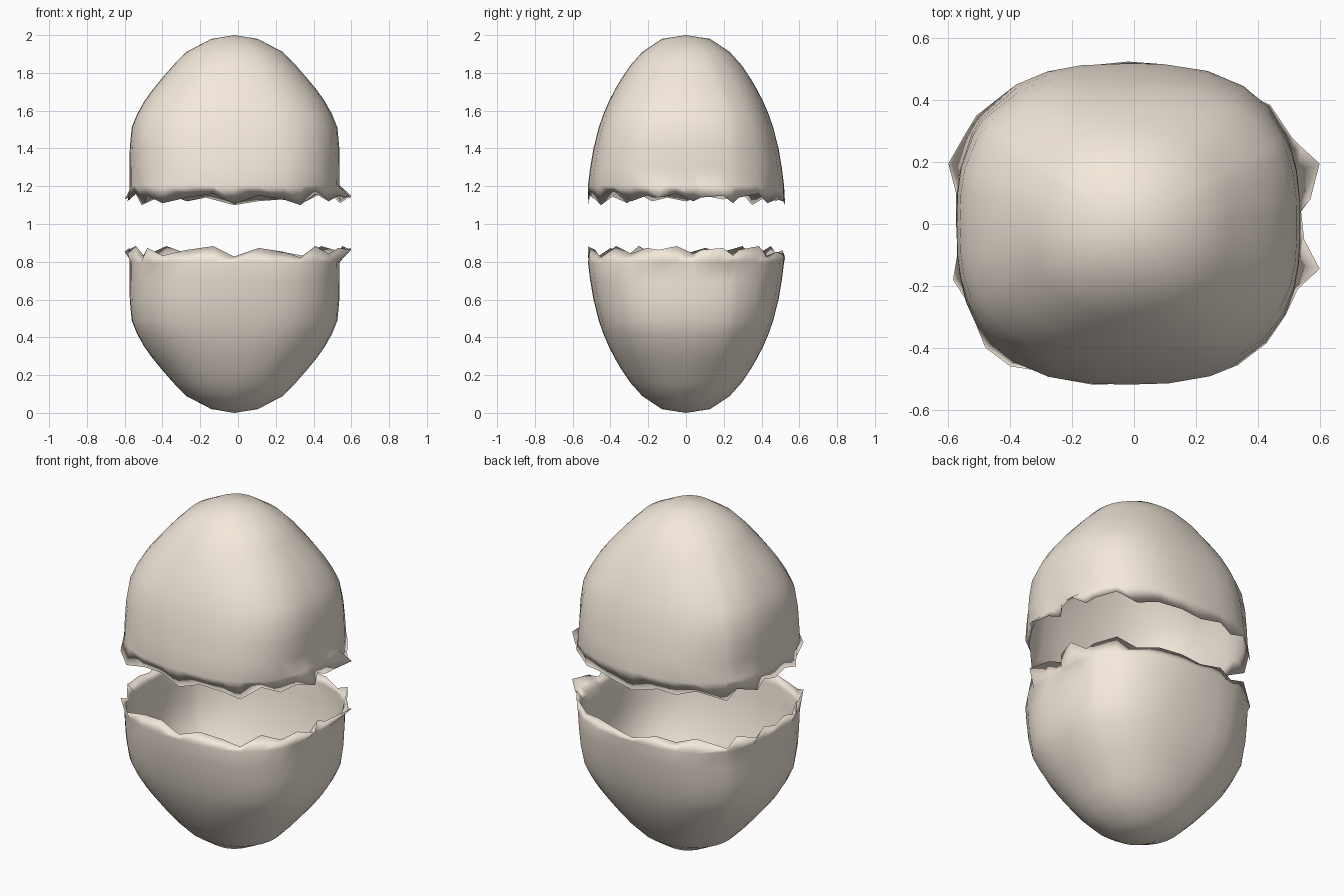
import bpy, bmesh, math

if "Cube" in bpy.data.objects:
    bpy.data.objects.remove(bpy.data.objects["Cube"])

CX = -0.018      # shell axis
WALL = 0.012     # shell thickness

# Dome profile: z, half width in x, half width in y
PROFILE = [(1.98, 0.123, 0.128), (1.91, 0.257, 0.232), (1.84, 0.325, 0.295),
           (1.77, 0.386, 0.342), (1.71, 0.435, 0.377), (1.65, 0.478, 0.408),
           (1.58, 0.517, 0.438), (1.51, 0.545, 0.462), (1.40, 0.555, 0.490),
           (1.30, 0.556, 0.507), (1.205, 0.556, 0.519)]

# Jagged crack line of the upper half (x, y, z), counterclockwise
CRACK = [(.60, .195, 1.15), (.54, .25, 1.11), (.51, .28, 1.14), (.44, .385, 1.16),
         (.34, .43, 1.11), (.23, .48, 1.13), (.10, .515, 1.12), (-.02, .525, 1.10),
         (-.17, .51, 1.14), (-.27, .475, 1.12), (-.38, .45, 1.16), (-.51, .35, 1.10),
         (-.54, .30, 1.16), (-.60, .195, 1.13), (-.575, .10, 1.15), (-.575, 0, 1.12),
         (-.57, -.10, 1.14), (-.585, -.18, 1.12), (-.54, -.25, 1.16), (-.50, -.31, 1.11),
         (-.48, -.40, 1.15), (-.40, -.46, 1.11), (-.27, -.48, 1.14), (-.13, -.52, 1.16),
         (-.02, -.515, 1.105), (.11, -.51, 1.15), (.24, -.48, 1.13), (.33, -.45, 1.10),
         (.41, -.37, 1.16), (.48, -.29, 1.12), (.53, -.21, 1.15), (.60, -.145, 1.14),
         (.55, -.05, 1.16), (.54, .04, 1.12), (.57, .08, 1.14)]

cream = bpy.data.materials.new("cream_shell")
cream.diffuse_color = (0.90, 0.81, 0.71, 1)
cream.use_nodes = True
cream.node_tree.nodes["Principled BSDF"].inputs["Base Color"].default_value = cream.diffuse_color


def ring_point(ang, a, b, n):
    """Point on a superellipse in the given direction."""
    c, s = math.cos(ang), math.sin(ang)
    r = (abs(c / a) ** n + abs(s / b) ** n) ** (-1 / n)
    return CX + r * c, r * s


def shell_half(name, flip, rim_shift):
    bm = bmesh.new()
    place = lambda z: 2 - z if flip else z
    crack = sorted(CRACK, key=lambda p: math.atan2(p[1], p[0] - CX))
    angles = [math.atan2(p[1], p[0] - CX) for p in crack]
    count = len(crack)
    rim = [bm.verts.new((x, y, z + rim_shift)) for x, y, z in crack]

    # Outer and inner skins share the sharp broken rim
    for inset in (0, WALL):
        rings = []
        for i, (z, a, b) in enumerate(PROFILE):
            n = 2.05 + 0.65 * min(1, i / 7)
            rings.append([bm.verts.new((*ring_point(t, a - inset, b - inset, n),
                                        place(z - inset * (z > 1.5))))
                          for t in angles])
        rings.append(rim)
        tip = bm.verts.new((CX, 0, place(2 - inset)))
        for k in range(count):
            m = (k + 1) % count
            faces = [(tip, rings[0][k], rings[0][m])]
            faces += [(u[k], w[k], w[m], u[m]) for u, w in zip(rings, rings[1:])]
            for f in faces:
                bm.faces.new(f)

    bmesh.ops.recalc_face_normals(bm, faces=bm.faces)
    for f in bm.faces:
        f.smooth = True
    mesh = bpy.data.meshes.new(name)
    bm.to_mesh(mesh)
    bm.free()
    mesh.materials.append(cream)
    obj = bpy.data.objects.new(name, mesh)
    bpy.context.collection.objects.link(obj)
    return obj


# Two halves of the cracked shell, with matching broken edges
shell_half("upper_shell", False, 0.0)
shell_half("lower_shell", True, -0.277)
